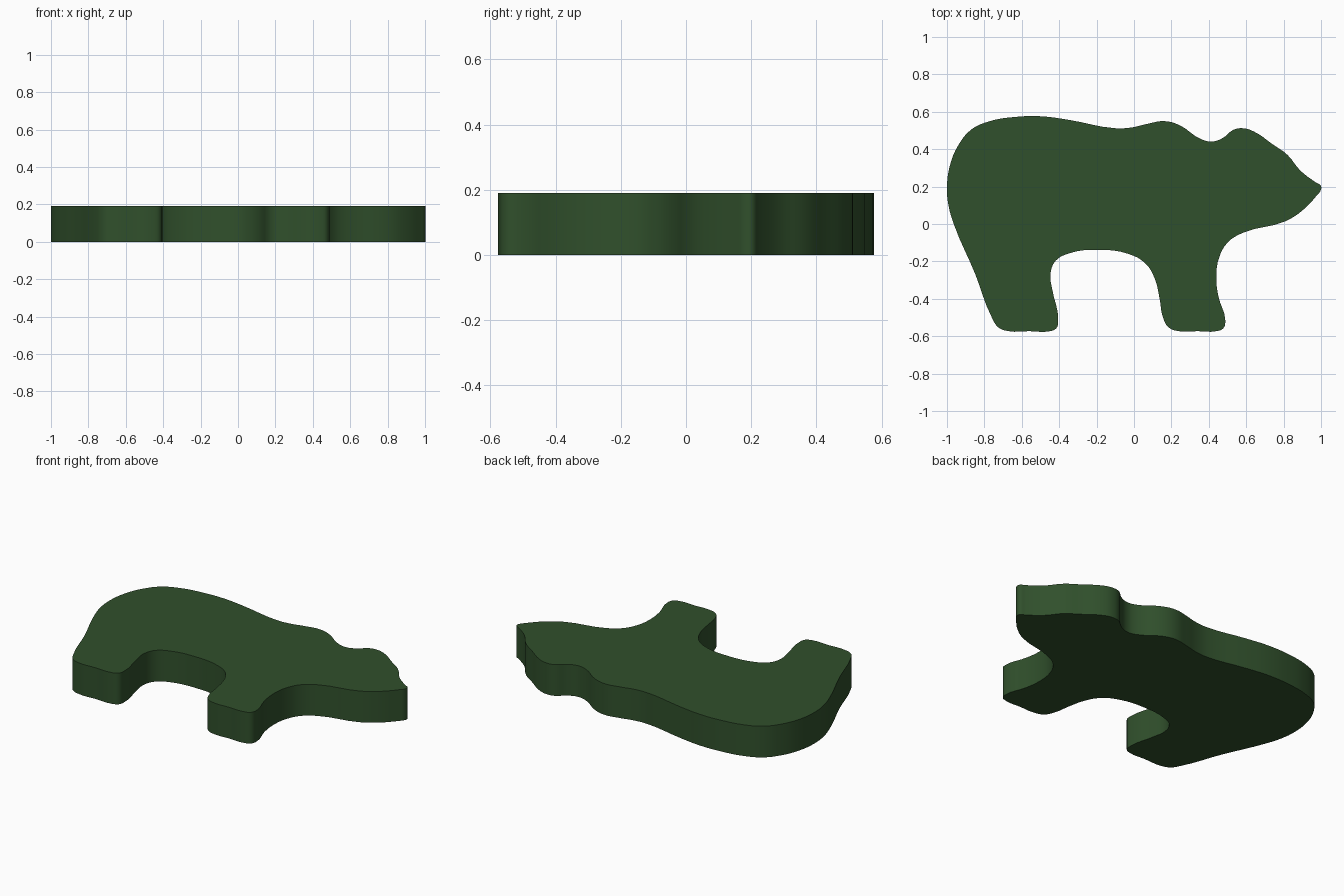
import bpy

if "Cube" in bpy.data.objects:
    bpy.data.objects.remove(bpy.data.objects["Cube"])

THICKNESS = 0.19

# Side silhouette, clockwise from the rump
back = [(-1.0, .19), (-.985, .31), (-.94, .42), (-.87, .505), (-.77, .55), (-.65, .571),
        (-.5, .576), (-.35, .557), (-.1, .512), (-.02, .515), (.07, .535), (.16, .55)]
head = [(.24, .53), (.36, .453), (.42, .441), (.48, .463), (.53, .503), (.58, .512),
        (.64, .495), (.74, .427), (.82, .37), (.89, .285), (.97, .224), (.998, .206),
        (1.0, .185), (.975, .15), (.9, .072), (.81, .015), (.58, -.048)]
front_leg = [(.5, -.1), (.455, -.18), (.44, -.28), (.452, -.39), (.488, -.515),
             (.478, -.557), (.44, -.573), (.34, -.573), (.24, -.573), (.185, -.553),
             (.155, -.5), (.137, -.4), (.11, -.29), (.06, -.21), (-.03, -.16)]
belly = [(-.19, -.138), (-.35, -.158), (-.42, -.198), (-.447, -.27)]
back_leg = [(-.437, -.35), (-.405, -.515), (-.415, -.557), (-.45, -.573), (-.56, -.573),
            (-.67, -.573), (-.725, -.553), (-.76, -.5), (-.85, -.265), (-.96, -.01),
            (-.99, .09)]
outline = back + head + front_leg + belly + back_leg

# Smooth closed curve, filled and extruded to both sides
curve = bpy.data.curves.new("bear_silhouette", 'CURVE')
curve.dimensions = '2D'
curve.fill_mode = 'BOTH'
curve.extrude = THICKNESS / 2
curve.resolution_u = 4
spline = curve.splines.new('BEZIER')
spline.bezier_points.add(len(outline) - 1)
spline.use_cyclic_u = True
for p, (x, y) in zip(spline.bezier_points, outline):
    p.co = (x, y, 0)
    p.handle_left_type = p.handle_right_type = 'AUTO'
bear = bpy.data.objects.new("bear_silhouette", curve)
bear.location.z = THICKNESS / 2
bpy.context.collection.objects.link(bear)

# Turn into a closed mesh with a smooth rim and crisp top and bottom edges
bpy.context.view_layer.objects.active = bear
bear.select_set(True)
bpy.ops.object.convert(target='MESH')
bpy.ops.object.mode_set(mode='EDIT')
bpy.ops.mesh.select_all(action='SELECT')
bpy.ops.mesh.remove_doubles(threshold=0.0005)
bpy.ops.mesh.normals_make_consistent(inside=False)
bpy.ops.object.mode_set(mode='OBJECT')
bpy.ops.object.shade_smooth_by_angle()

# Dark green paint
green = bpy.data.materials.new("dark_green")
green.diffuse_color = (0.03, 0.08, 0.025, 1)
green.use_nodes = True
green.node_tree.nodes["Principled BSDF"].inputs["Base Color"].default_value = green.diffuse_color
bear.data.materials.clear()
bear.data.materials.append(green)
